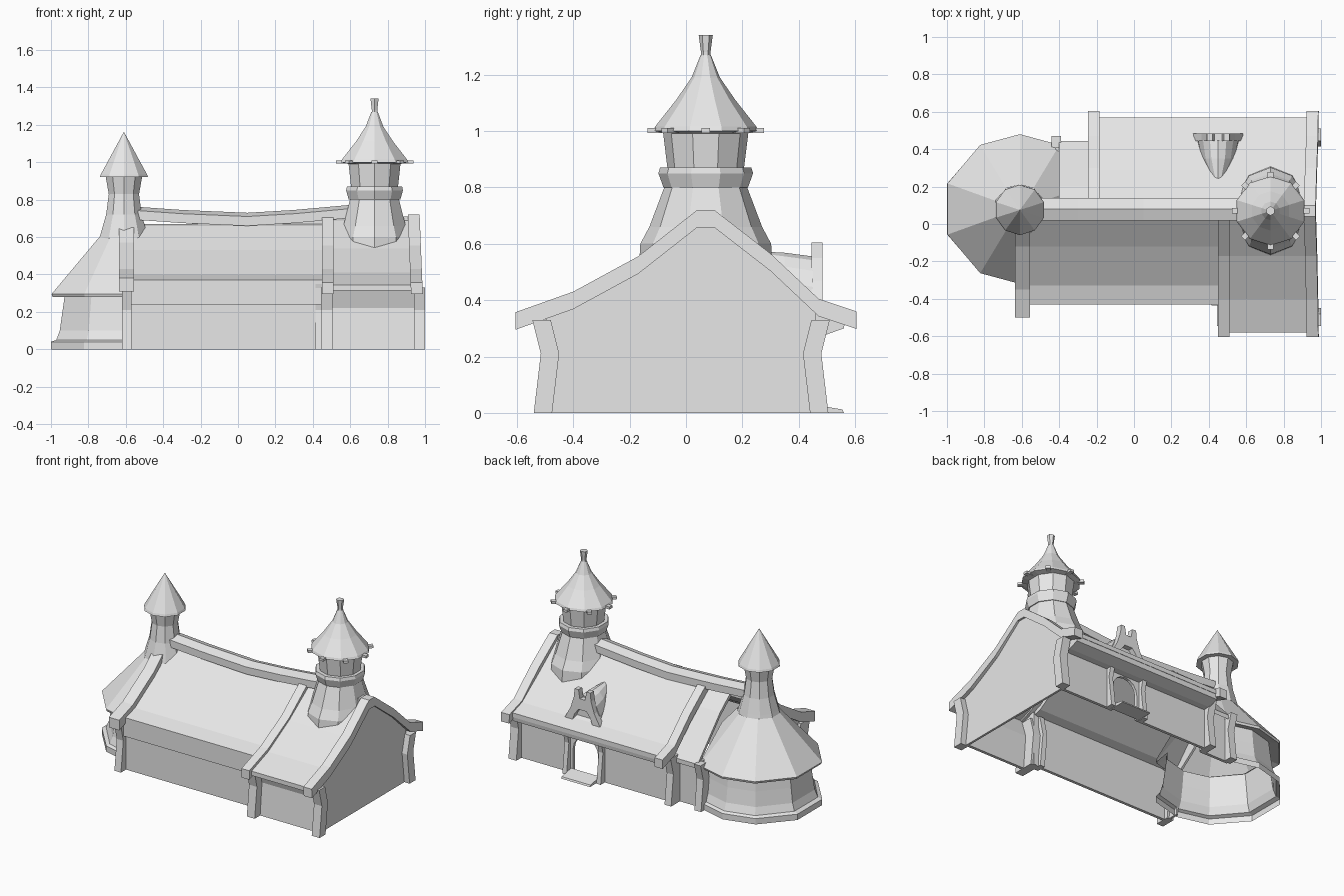
import bpy, bmesh, math

stone = bpy.data.materials.new("light_grey")
stone.diffuse_color = (0.8, 0.8, 0.8, 1)


def finish(name, bm):
    bmesh.ops.recalc_face_normals(bm, faces=bm.faces)
    me = bpy.data.meshes.new(name)
    bm.to_mesh(me)
    bm.free()
    me.materials.append(stone)
    ob = bpy.data.objects.new(name, me)
    bpy.context.collection.objects.link(ob)
    return ob


def prism(name, pts, a, b, axis="x"):
    """Extrude an outline: (y, z) along x, or (x, z) along y."""
    bm = bmesh.new()
    place = (lambda p, t: (t, p[0], p[1])) if axis == "x" else (lambda p, t: (p[0], t, p[1]))
    lo = [bm.verts.new(place(p, a)) for p in pts]
    hi = [bm.verts.new(place(p, b)) for p in pts]
    bm.faces.new(lo)
    bm.faces.new(hi)
    n = len(pts)
    for i in range(n):
        j = (i + 1) % n
        bm.faces.new((lo[i], lo[j], hi[j], hi[i]))
    return finish(name, bm)


def band(name, top, t, x0, x1):
    """A roof slab or rafter following a (y, z) line."""
    return prism(name, top + [(y, z - t) for y, z in reversed(top)], x0, x1)


def box(name, x0, x1, y0, y1, z0, z1):
    return prism(name, [(y0, z0), (y1, z0), (y1, z1), (y0, z1)], x0, x1)


def turned(name, cx, cy, rings, angles=range(90, 450, 36), cap=True, clip_x=None):
    """Faceted tower from rings of (z, x radius, y radius)."""
    bm = bmesh.new()
    n = len(angles)
    loops = []
    for z, rx, ry in rings:
        loops.append([bm.verts.new((cx + rx * math.cos(math.radians(a)),
                                    cy + ry * math.sin(math.radians(a)), z)) for a in angles])
    for a, b in zip(loops, loops[1:]):
        for i in range(n):
            j = (i + 1) % n
            bm.faces.new((a[i], a[j], b[j], b[i]))
    if cap:
        bm.faces.new(loops[-1])
    if clip_x is not None:
        bmesh.ops.bisect_plane(bm, geom=bm.verts[:] + bm.edges[:] + bm.faces[:],
                               plane_co=(clip_x, 0, 0), plane_no=(1, 0, 0), clear_outer=True)
    bmesh.ops.remove_doubles(bm, verts=bm.verts, dist=0.0005)
    return finish(name, bm)


def post(name, y, side, x0, x1, top=0.33, depth=0.065):
    """Bowed corner post; y is its outer foot, side is -1 front or 1 back."""
    outer = [(y, 0), (y - side * 0.025, 0.21), (y + side * 0.005, top)]
    inner = [(q - side * depth, z) for q, z in reversed(outer)]
    return prism(name, outer + inner, x0, x1)


# Roof slabs
wing_front = [(-0.58, 0.345), (-0.4, 0.41), (-0.17, 0.54), (0.04, 0.69), (0.08, 0.70)]
main_front = [(-0.43, 0.37), (-0.33, 0.40), (-0.12, 0.53), (0.05, 0.66), (0.08, 0.67)]
main_back = [(0.08, 0.69), (0.10, 0.69), (0.29, 0.535), (0.47, 0.395), (0.57, 0.36)]
low_back = [(0.08, 0.67), (0.12, 0.64), (0.20, 0.575), (0.445, 0.31)]
band("wing_roof_front", wing_front, 0.03, 0.48, 0.93)
band("main_roof_front", main_front, 0.03, -0.59, 0.48)
band("main_roof_back", main_back, 0.03, -0.21, 0.93)
band("low_roof_back", low_back, 0.03, -0.40, -0.21)

# Eave boards
box("front_eave_board", -0.57, 0.45, -0.43, -0.405, 0.24, 0.37)
prism("back_eave_board", [(0.57, 0.36), (0.56, 0.30), (0.49, 0.275), (0.44, 0.27), (0.44, 0.39)],
      -0.2, 0.93)

# Rafters standing proud of the roof
gable = [(-0.605, 0.357), (-0.4, 0.43), (-0.17, 0.555), (0.04, 0.72), (0.10, 0.72),
         (0.30, 0.565), (0.47, 0.405), (0.605, 0.36)]
rafter = band("gable_rafter", gable, 0.062, 0.92, 0.983)
for v in rafter.data.vertices:  # the gable leans back towards its peak
    v.co.x += 0.04 * (0.42 - v.co.z)
band("wing_rafter", gable[:4] + [(0.08, 0.72)], 0.062, 0.45, 0.51)
band("left_front_rafter", [(-0.50, 0.38), (-0.35, 0.43), (-0.12, 0.57), (-0.03, 0.65), (0.05, 0.65)],
     0.07, -0.635, -0.555)
band("back_rafter", [(0.08, 0.72)] + gable[4:], 0.062, -0.245, -0.185)

# Sagging ridge beam
bm = bmesh.new()
prev = None
for x, z in [(-0.54, 0.762), (-0.3, 0.745), (0.05, 0.73), (0.3, 0.745), (0.6, 0.772)]:
    ring = [bm.verts.new((x, y, z - d)) for y, d in
            [(0.02, 0.07), (0.02, 0.02), (0.08, 0), (0.14, 0.02), (0.14, 0.07)]]
    if prev:
        for i in range(5):
            j = (i + 1) % 5
            bm.faces.new((prev[i], prev[j], ring[j], ring[i]))
    else:
        bm.faces.new(ring)
    prev = ring
bm.faces.new(prev)
finish("ridge_beam", bm)
box("wing_ridge_cap", 0.6, 0.96, 0.04, 0.10, 0.67, 0.71)

# Walls
wing_wall = [(-0.48, 0), (-0.46, 0.22), (-0.50, 0.345)]
prism("wing_front_wall", wing_wall + [(y + 0.02, z) for y, z in reversed(wing_wall)], 0.48, 0.95)
prism("gable_wall", wing_wall + [(-0.37, 0.39), (-0.17, 0.50), (0.05, 0.67), (0.09, 0.67),
      (0.30, 0.515), (0.46, 0.36), (0.46, 0.33), (0.425, 0.21), (0.45, 0)], 0.945, 0.96)
box("wing_side_wall", 0.47, 0.49, -0.48, -0.38, 0, 0.37)
box("main_front_wall", -0.6, 0.48, -0.405, -0.385, 0, 0.36)
box("low_back_wall", -0.42, -0.2, 0.39, 0.41, 0, 0.33)
box("back_step_wall", -0.22, -0.20, 0.39, 0.45, 0, 0.38)
prism("left_end_wall", [(-0.405, 0), (-0.405, 0.36), (-0.33, 0.385), (-0.12, 0.50), (-0.04, 0.57),
      (-0.12, 0.40), (-0.29, 0.27), (-0.29, 0)], -0.6, -0.585)

# Back wall with an arched doorway
dx, dr = 0.45, 0.095
arch = [(dx - dr * math.cos(a * math.pi / 8), 0.17 + dr * math.sin(a * math.pi / 8)) for a in range(9)]
prism("back_wall", [(-0.22, 0), (dx - dr, 0)] + arch + [(dx + dr, 0), (0.95, 0), (0.95, 0.39),
      (-0.22, 0.39)], 0.43, 0.45, "y")
for s in (-1, 1):
    post("door_post", 0.495, 1, dx + s * 0.13 - 0.016, dx + s * 0.13 + 0.016, depth=0.05)
prism("door_step", [(0.45, 0), (0.56, 0), (0.555, 0.012), (0.45, 0.03)], 0.34, 0.56)

# Posts
for y, side in ((-0.54, -1), (0.505, 1)):
    post("gable_post", y, side, 0.94, 1.0)
post("wing_post", -0.54, -1, 0.445, 0.505, depth=0.15)
post("main_right_post", -0.43, -1, 0.415, 0.45, 0.35)
post("left_front_post", -0.46, -1, -0.62, -0.57, 0.34, 0.1)
post("back_post", 0.505, 1, -0.24, -0.19, depth=0.1)
post("low_back_post", 0.465, 1, -0.44, -0.39, 0.32)

# Bell tower on the wing
tx, ty = 0.73, 0.07
turned("bell_tower", tx, ty, [(0.50, 0.20, 0.238), (0.60, 0.195, 0.232), (0.66, 0.175, 0.20),
       (0.80, 0.138, 0.147), (0.80, 0.145, 0.15), (0.85, 0.16, 0.168), (0.87, 0.155, 0.162),
       (0.87, 0.132, 0.136), (1.0, 0.147, 0.152)])
turned("bell_tower_roof", tx, ty, [(0.99, 0.14, 0.14), (1.0, 0.19, 0.185), (1.015, 0.183, 0.18),
       (1.11, 0.105, 0.105), (1.19, 0.05, 0.05), (1.27, 0.018, 0.018)])
turned("bell_tower_finial", tx, ty, [(1.25, 0.017, 0.017), (1.28, 0.017, 0.017),
       (1.34, 0.025, 0.025)], range(90, 450, 60))
for i in range(8):
    peg = box("roof_peg", 0.15, 0.207, -0.015, 0.015, 0.993, 1.01)
    peg.location = (tx, ty, 0)
    peg.rotation_euler.z = i * math.pi / 4

# Round end with its flared roof and turret
cx, cy = -0.61, 0.08
sides = (90, 121, 160, 200, 239, 270, 301, 340, 380, 419)
turned("round_end_plinth", cx, cy, [(0, 0.415, 0.395), (0.04, 0.415, 0.395), (0.05, 0.385, 0.375)],
       sides, False, -0.39)
turned("round_end_wall", cx, cy, [(0.05, 0.385, 0.375), (0.10, 0.365, 0.355), (0.20, 0.35, 0.34),
       (0.30, 0.335, 0.33)], sides, False, -0.39)
turned("round_end_roof", cx, cy, [(0.30, 0.33, 0.33), (0.28, 0.405, 0.395), (0.295, 0.412, 0.40),
       (0.60, 0.14, 0.13)], sides, False, -0.385)
turned("turret", cx, 0.075, [(0.58, 0.143, 0.135), (0.62, 0.13, 0.125), (0.72, 0.10, 0.10),
       (0.83, 0.085, 0.085), (0.92, 0.102, 0.102)])
turned("turret_roof", cx, 0.075, [(0.92, 0.09, 0.09), (0.92, 0.135, 0.135), (0.935, 0.13, 0.13),
       (1.163, 0.0001, 0.0001)])

# Dormer: tapering vault behind a horned face board
bm = bmesh.new()
rows = []
for y, w, z0, z1 in [(0.45, 0.115, 0.38, 0.555), (0.35, 0.095, 0.40, 0.568), (0.22, 0.03, 0.52, 0.575)]:
    rows.append([bm.verts.new((dx - w * math.cos(k * math.pi / 8), y,
                               z0 + (z1 - z0) * math.sin(k * math.pi / 8))) for k in range(9)])
for a, b in zip(rows, rows[1:]):
    for i in range(8):
        bm.faces.new((a[i], a[i + 1], b[i + 1], b[i]))
bm.faces.new(rows[0])
finish("dormer_vault", bm)
half = [(0.02, 0.545), (0.03, 0.605), (0.06, 0.605), (0.065, 0.55), (0.09, 0.47), (0.145, 0.37),
        (0.085, 0.36), (0.06, 0.43), (0.03, 0.47)]
prism("dormer_face_board", [(dx + x, z) for x, z in half] +
      [(dx - x, z) for x, z in reversed(half)], 0.445, 0.485, "y")
